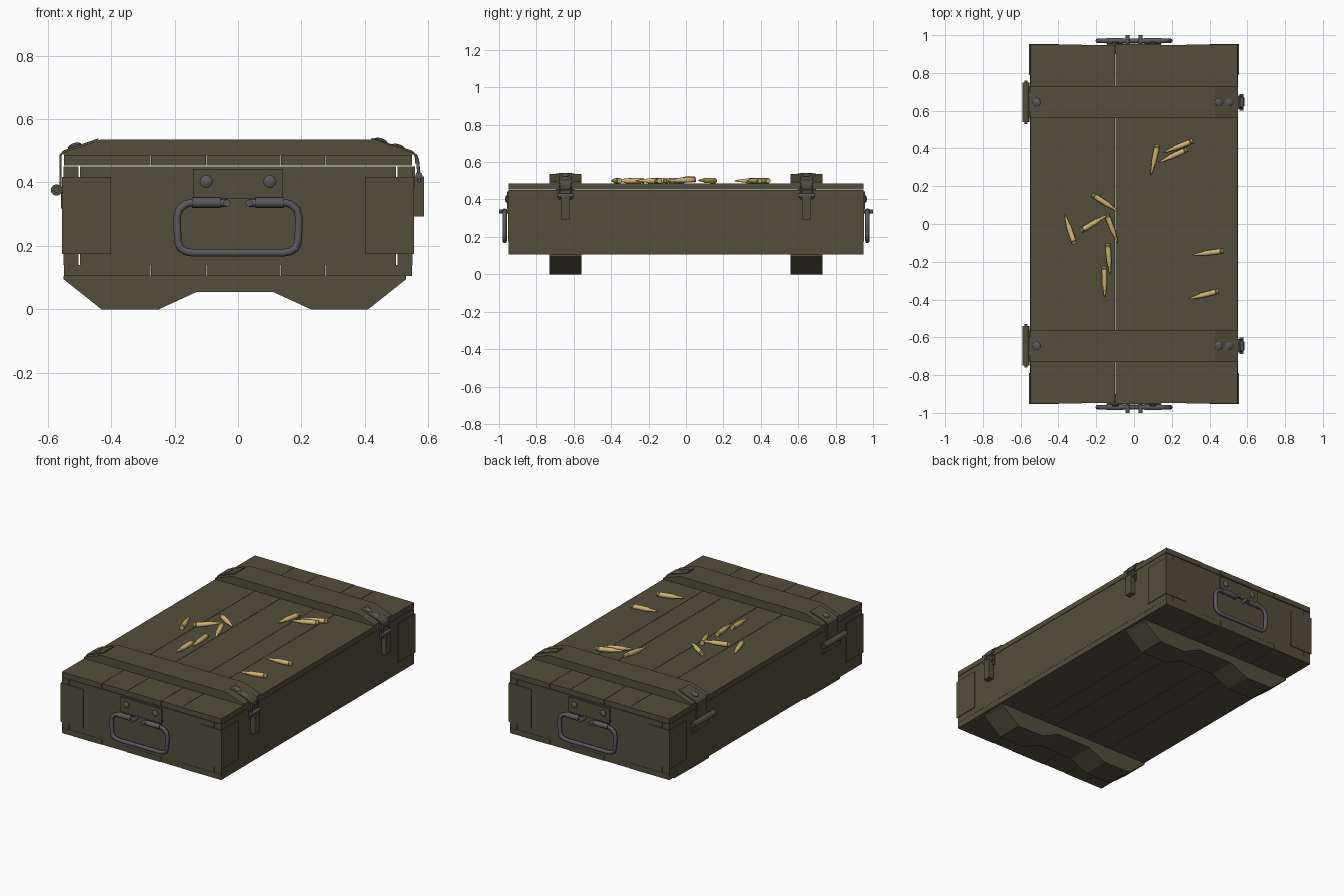
import bpy, bmesh, math
from mathutils import Vector

if "Cube" in bpy.data.objects:
    bpy.data.objects.remove(bpy.data.objects["Cube"])


def material(name, col):
    m = bpy.data.materials.new(name)
    m.diffuse_color = (*col, 1)
    m.use_nodes = True
    m.node_tree.nodes["Principled BSDF"].inputs["Base Color"].default_value = m.diffuse_color
    return m


OLIVE = material("olive_paint", (0.088, 0.078, 0.046))
STEEL = material("dark_steel", (0.105, 0.1, 0.105))
BRASS = material("brass", (0.62, 0.46, 0.16))


def finish(bm, name, mat, smooth=False):
    bmesh.ops.recalc_face_normals(bm, faces=bm.faces)
    me = bpy.data.meshes.new(name)
    bm.to_mesh(me)
    bm.free()
    me.materials.append(mat)
    ob = bpy.data.objects.new(name, me)
    bpy.context.collection.objects.link(ob)
    if smooth:
        bpy.ops.object.select_all(action='DESELECT')
        ob.select_set(True)
        bpy.context.view_layer.objects.active = ob
        bpy.ops.object.shade_smooth_by_angle(angle=math.radians(40))
    return ob


def box(name, x, y, z, mat=OLIVE):
    """Box from (min, max) ranges."""
    bm = bmesh.new()
    bmesh.ops.create_cube(bm, size=1)
    for v in bm.verts:
        v.co = [(r[0] + r[1]) / 2 + c * (r[1] - r[0]) for c, r in zip(v.co, (x, y, z))]
    return finish(bm, name, mat)


def extrude_y(name, pts, y0, y1, mat=OLIVE):
    """Extrude an x-z outline along y."""
    bm = bmesh.new()
    f = bm.faces.new([bm.verts.new((x, y0, z)) for x, z in pts])
    g = bmesh.ops.extrude_face_region(bm, geom=[f])
    bmesh.ops.translate(bm, vec=(0, y1 - y0, 0),
                        verts=[v for v in g['geom'] if isinstance(v, bmesh.types.BMVert)])
    return finish(bm, name, mat)


def lathe(name, a, b, profile, mat, n=14):
    """Turn (distance, radius) pairs around the line from a to b."""
    a, b = Vector(a), Vector(b)
    d = (b - a).normalized()
    u = d.orthogonal().normalized()
    w = d.cross(u)
    bm = bmesh.new()
    rings = [[bm.verts.new(a + d * t + (u * math.cos(k * math.tau / n) + w * math.sin(k * math.tau / n)) * r)
              for k in range(n)] for t, r in profile]
    for p, q in zip(rings, rings[1:]):
        for k in range(n):
            bm.faces.new((p[k], p[(k + 1) % n], q[(k + 1) % n], q[k]))
    bm.faces.new(rings[0])
    bm.faces.new(rings[-1])
    return finish(bm, name, mat, True)


def rod(name, a, b, r, mat=STEEL, n=14):
    return lathe(name, a, b, [(0, r), ((Vector(b) - Vector(a)).length, r)], mat, n)


def bolt(name, p, d, r=0.018):
    """Domed bolt head at p pointing along d."""
    p, d = Vector(p), Vector(d)
    return lathe(name, p, p + d, [(-0.004, r), (0.004, r), (0.009, r * 0.7), (0.011, r * 0.25)], STEEL, 10)


def tube(name, pts, r, mat=STEEL):
    """Round bar through points."""
    cu = bpy.data.curves.new(name, 'CURVE')
    cu.dimensions = '3D'
    cu.bevel_depth = r
    cu.bevel_resolution = 2
    cu.use_fill_caps = True
    s = cu.splines.new('POLY')
    s.points.add(len(pts) - 1)
    for q, p in zip(s.points, pts):
        q.co = (*p, 1)
    ob = bpy.data.objects.new(name, cu)
    bpy.context.collection.objects.link(ob)
    bpy.ops.object.select_all(action='DESELECT')
    ob.select_set(True)
    bpy.context.view_layer.objects.active = ob
    bpy.ops.object.convert(target='MESH')
    ob = bpy.context.object
    ob.data.materials.clear()
    ob.data.materials.append(mat)
    bpy.ops.object.shade_smooth_by_angle(angle=math.radians(50))


# Lid and floor planks
edges = [-0.55, -0.275, -0.1, 0.135, 0.275, 0.55]
for i, (a, b) in enumerate(zip(edges, edges[1:])):
    e = 0.95 - 0.003 * (i % 2)
    box(f"lid_plank_{i}", (a + 0.001, b - 0.001), (-e, e), (0.454, 0.486))
    box(f"floor_plank_{i}", (a + 0.001, b - 0.001), (-e, e), (0.105, 0.139))

# Side walls
for s, n in ((-1, "left"), (1, "right")):
    box(f"{n}_wall", sorted((s * 0.502, s * 0.55)), (-0.948, 0.948), (0.139, 0.45))

for s, n in ((-1, "front"), (1, "back")):
    # End wall
    box(f"{n}_wall", (-0.498, 0.498), sorted((s * 0.9, s * 0.948)), (0.139, 0.45))

    # Corner plates wrapping both walls
    for t, m in ((-1, "left"), (1, "right")):
        box(f"{n}_{m}_corner_end", sorted((t * 0.4, t * 0.555)), sorted((s * 0.947, s * 0.953)), (0.175, 0.417))
        box(f"{n}_{m}_corner_side", sorted((t * 0.549, t * 0.555)), sorted((s * 0.79, s * 0.952)), (0.175, 0.417))

    # Carrying handle: plate, bolts, clips, loop and grip sleeves
    box(f"{n}_handle_plate", (-0.142, 0.142), sorted((s * 0.946, s * 0.956)), (0.35, 0.442))
    half = [(0.035, 0.335), (0.14, 0.337), (0.165, 0.332), (0.185, 0.315), (0.192, 0.29),
            (0.19, 0.215), (0.182, 0.193), (0.165, 0.182), (0.14, 0.178)]
    path = half + [(-x, z) for x, z in reversed(half)]
    tube(f"{n}_handle_loop", [(x, s * 0.97, z) for x, z in path], 0.012)
    for t, m in ((-1, "left"), (1, "right")):
        bolt(f"{n}_{m}_handle_bolt", (t * 0.1, s * 0.956, 0.403), (0, s, 0), 0.02)
        rod(f"{n}_{m}_handle_sleeve", (t * 0.055, s * 0.97, 0.336), (t * 0.145, s * 0.97, 0.336), 0.016)
        rod(f"{n}_{m}_handle_clip", (t * 0.035, s * 0.945, 0.335), (t * 0.035, s, 0.335), 0.011)

    # Lid batten and foot runner
    y0, y1 = sorted((s * 0.56, s * 0.73))
    yc = s * 0.645
    extrude_y(f"{n}_lid_batten", [(-0.55, 0.486), (-0.55, 0.494), (-0.43, 0.536), (0.43, 0.536),
                                  (0.55, 0.494), (0.55, 0.486)], y0, y1)
    extrude_y(f"{n}_foot", [(-0.55, 0.105), (-0.55, 0.095), (-0.43, 0), (-0.25, 0), (-0.13, 0.055),
                            (0.11, 0.055), (0.23, 0), (0.41, 0), (0.53, 0.095), (0.53, 0.105)], y0, y1)

    # Hinge: bent upper strap, wall leaf, knuckle and bolt
    extrude_y(f"{n}_hinge_strap", [(-0.44, 0.533), (-0.44, 0.539), (-0.55, 0.501), (-0.562, 0.488),
                                   (-0.562, 0.38), (-0.556, 0.38), (-0.556, 0.485), (-0.548, 0.494)],
              yc - 0.05, yc + 0.05)
    box(f"{n}_hinge_leaf", (-0.558, -0.549), (yc - 0.085, yc + 0.085), (0.318, 0.385))
    rod(f"{n}_hinge_knuckle", (-0.572, yc - 0.105, 0.376), (-0.572, yc + 0.105, 0.376), 0.018, OLIVE)
    rod(f"{n}_hinge_pin", (-0.572, yc - 0.115, 0.376), (-0.572, yc + 0.115, 0.376), 0.009)
    bolt(f"{n}_hinge_bolt", (-0.515, yc, 0.513), (-0.33, 0, 0.94), 0.022)

    # Latch: bent top plate, bolts, wire bail, cross bar and lever
    extrude_y(f"{n}_latch_strap", [(0.42, 0.533), (0.42, 0.541), (0.55, 0.5), (0.565, 0.485),
                                   (0.565, 0.46), (0.558, 0.46), (0.558, 0.482), (0.548, 0.493)],
              yc - 0.035, yc + 0.035)
    for k, x in enumerate((0.45, 0.505)):
        bolt(f"{n}_latch_bolt_{k}", (x, yc, 0.535 - (x - 0.43) * 0.34), (0.33, 0, 0.94), 0.022)
    tube(f"{n}_latch_bail", [(0.572, yc - 0.03, 0.4), (0.566, yc - 0.03, 0.47), (0.56, yc - 0.02, 0.485),
                             (0.56, yc + 0.02, 0.485), (0.566, yc + 0.03, 0.47), (0.572, yc + 0.03, 0.4)], 0.005)
    rod(f"{n}_latch_bar", (0.57, yc - 0.043, 0.422), (0.57, yc + 0.043, 0.422), 0.011)
    box(f"{n}_latch_base", (0.549, 0.558), (yc - 0.035, yc + 0.035), (0.385, 0.45))
    box(f"{n}_latch_lever", (0.553, 0.586), (yc - 0.024, yc + 0.024), (0.293, 0.418))

# Loose cartridges on the lid: base x, y, z then tip x, y, z
cartridge = [(0, 0.013), (0.004, 0.0145), (0.008, 0.0145), (0.010, 0.0115), (0.014, 0.0115), (0.017, 0.0145),
             (0.098, 0.0135), (0.110, 0.0095), (0.124, 0.009), (0.125, 0.008), (0.143, 0.0065),
             (0.157, 0.0035), (0.165, 0.001)]
rounds = [(0.125, 0.42, 0.5, 0.09, 0.26, 0.5), (0.31, 0.44, 0.5, 0.15, 0.375, 0.5),
          (0.28, 0.395, 0.5, 0.13, 0.325, 0.5), (-0.22, 0.155, 0.5, -0.08, 0.065, 0.503),
          (-0.28, -0.035, 0.5, -0.13, 0.055, 0.522), (-0.145, 0.05, 0.506, -0.09, -0.09, 0.5),
          (-0.315, -0.105, 0.5, -0.37, 0.06, 0.5), (-0.14, -0.105, 0.5, -0.125, -0.275, 0.5),
          (-0.157, -0.225, 0.5, -0.155, -0.39, 0.5), (0.472, -0.142, 0.5, 0.308, -0.165, 0.5),
          (0.447, -0.355, 0.5, 0.287, -0.397, 0.5)]
for i, r in enumerate(rounds):
    lathe(f"cartridge_{i}", r[:3], r[3:], cartridge, BRASS)
